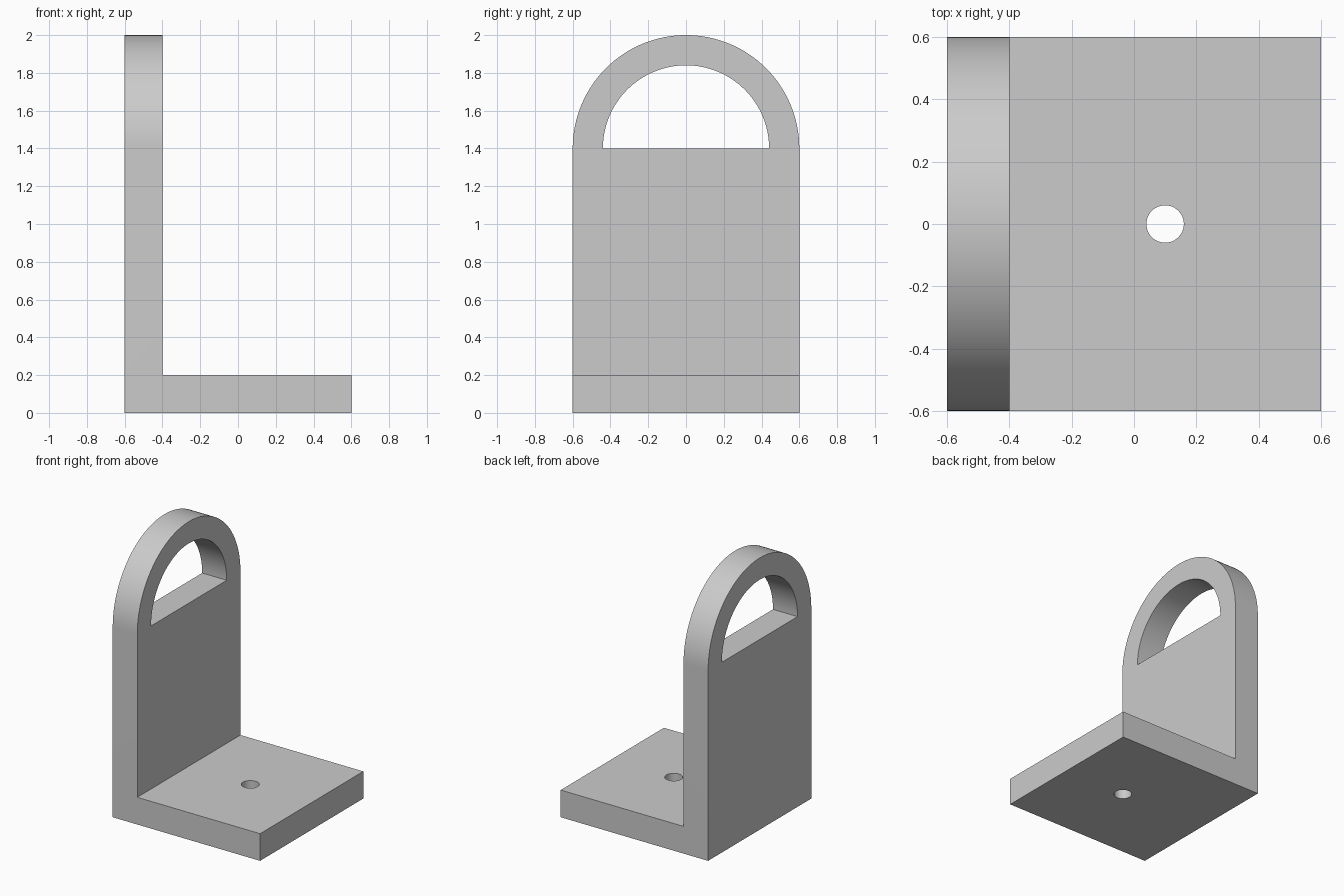
import bpy
import bmesh
import math
from mathutils import Vector

old = bpy.data.objects.get("Cube")
if old:
    bpy.data.objects.remove(old, do_unlink=True)

WIDTH = 1.2      # bracket depth and base length
THICK = 0.2      # plate thickness
ARCH_Z = 1.4     # springing height of the rounded top
HALF = WIDTH / 2

grey = bpy.data.materials.new("light_grey")
grey.use_nodes = True
colour = (0.6, 0.6, 0.6, 1)
grey.diffuse_color = colour
grey.node_tree.nodes["Principled BSDF"].inputs["Base Color"].default_value = colour


def prism(name, points, direction):
    """Extrude a closed outline of 3D points along a direction."""
    bm = bmesh.new()
    face = bm.faces.new([bm.verts.new(p) for p in points])
    grown = bmesh.ops.extrude_face_region(bm, geom=[face], use_keep_orig=True)
    verts = [v for v in grown["geom"] if isinstance(v, bmesh.types.BMVert)]
    bmesh.ops.translate(bm, verts=verts, vec=Vector(direction))
    bmesh.ops.recalc_face_normals(bm, faces=bm.faces)
    mesh = bpy.data.meshes.new(name)
    bm.to_mesh(mesh)
    bm.free()
    mesh.materials.append(grey)
    obj = bpy.data.objects.new(name, mesh)
    bpy.context.collection.objects.link(obj)
    return obj


def arc(radius, sweep, steps):
    return [(radius * math.cos(sweep * i / steps), radius * math.sin(sweep * i / steps))
            for i in range(steps + 1)]


# L-shaped body: upright plate and base in one piece
inner = THICK - HALF
profile = [(-HALF, 0), (HALF, 0), (HALF, THICK), (inner, THICK), (inner, ARCH_Z), (-HALF, ARCH_Z)]
bracket = prism("angle_bracket", [(x, -HALF, z) for x, z in profile], (0, WIDTH, 0))

# Rounded handle: a half ring standing on the upright plate
outer_arc = arc(HALF, math.pi, 64)
inner_arc = arc(0.44, math.pi, 64)
ring = outer_arc + inner_arc[::-1]
handle = prism("handle_arch", [(-HALF, y, ARCH_Z + z) for y, z in ring], (THICK, 0, 0))

# Bolt hole cutter through the base
circle = arc(0.06, 2 * math.pi, 48)[:-1]
cutter = prism("bolt_hole_cutter", [(0.1 + x, y, -0.1) for x, y in circle], (0, 0, 0.4))
cutter.hide_render = True

# Join the handle and cut the hole
bpy.context.view_layer.objects.active = bracket
for tool, operation in ((handle, "UNION"), (cutter, "DIFFERENCE")):
    mod = bracket.modifiers.new(tool.name, "BOOLEAN")
    mod.object = tool
    mod.operation = operation
    mod.solver = "EXACT"
    bpy.ops.object.modifier_apply(modifier=mod.name)
    bpy.data.objects.remove(tool, do_unlink=True)

# Merge flat neighbours, then smooth only the curved walls
bm = bmesh.new()
bm.from_mesh(bracket.data)
bmesh.ops.remove_doubles(bm, verts=bm.verts, dist=0.0001)
bmesh.ops.dissolve_limit(bm, angle_limit=0.001, verts=bm.verts, edges=bm.edges)
bm.to_mesh(bracket.data)
bm.free()

bpy.ops.object.select_all(action="DESELECT")
bracket.select_set(True)
bpy.ops.object.shade_smooth_by_angle(angle=math.radians(30))
